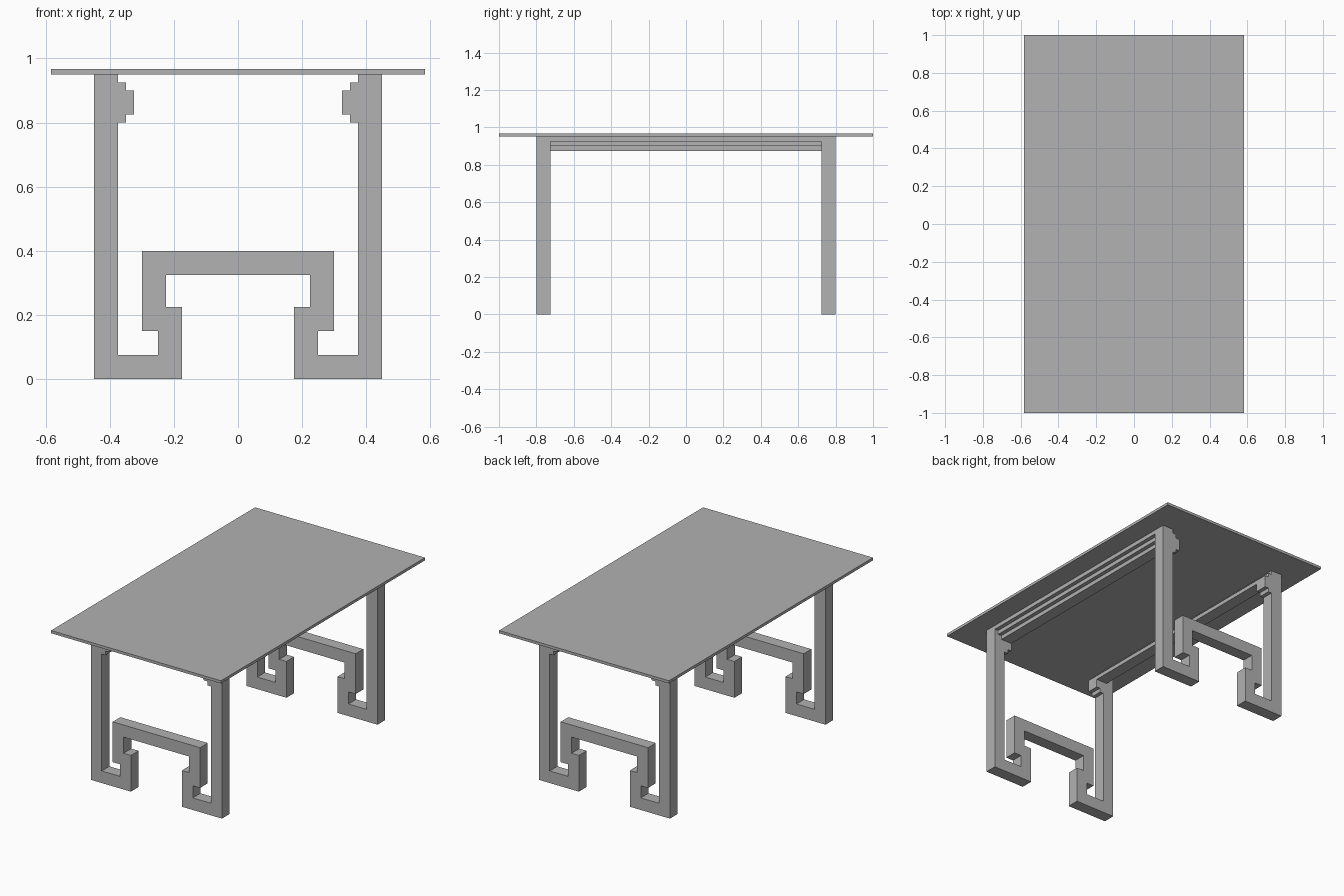
import bpy, bmesh
from mathutils import Vector

if "Cube" in bpy.data.objects:
    bpy.data.objects.remove(bpy.data.objects["Cube"])

grey = bpy.data.materials.new("plain grey")
grey.diffuse_color = (0.445, 0.445, 0.445, 1)
grey.use_nodes = True
grey.node_tree.nodes["Principled BSDF"].inputs["Base Color"].default_value = grey.diffuse_color


def extrude_profile(name, outline, y0, y1):
    """Closed prism from an (x, z) outline running from y0 to y1."""
    mesh = bpy.data.meshes.new(name)
    bm = bmesh.new()
    face = bm.faces.new([bm.verts.new((x, y0, z)) for x, z in outline])
    new = bmesh.ops.extrude_face_region(bm, geom=[face])["geom"]
    bmesh.ops.translate(bm, vec=Vector((0, y1 - y0, 0)),
                        verts=[v for v in new if isinstance(v, bmesh.types.BMVert)])
    bmesh.ops.recalc_face_normals(bm, faces=bm.faces)
    bm.to_mesh(mesh)
    bm.free()
    mesh.materials.append(grey)
    obj = bpy.data.objects.new(name, mesh)
    bpy.context.collection.objects.link(obj)
    return obj


def mirror_x(points):
    return [(-x, z) for x, z in reversed(points)]


# Table top
extrude_profile("table_top",
                [(-0.583, 0.95), (0.583, 0.95), (0.583, 0.967), (-0.583, 0.967)], -1, 1)

# End frame: right half of the outline, from the arch top round the hooked
# foot, up the post with its stepped bracket, and back to the arch underside
half = [(0.3, 0.4), (0.3, 0.15), (0.25, 0.15), (0.25, 0.075), (0.375, 0.075),
        (0.375, 0.8), (0.35, 0.8), (0.35, 0.825), (0.325, 0.825), (0.325, 0.9),
        (0.35, 0.9), (0.35, 0.925), (0.375, 0.925), (0.375, 0.95), (0.45, 0.95),
        (0.45, 0), (0.175, 0), (0.175, 0.225), (0.225, 0.225), (0.225, 0.325)]
frame = half + mirror_x(half)
extrude_profile("front_leg_frame", frame, -0.8, -0.725)
extrude_profile("back_leg_frame", frame, 0.725, 0.8)

# Side rails: three tiers, each lower one set further inward
rail = [(0.45, 0.95), (0.375, 0.95), (0.375, 0.925), (0.35, 0.925), (0.35, 0.9),
        (0.325, 0.9), (0.325, 0.875), (0.4, 0.875), (0.4, 0.9), (0.425, 0.9),
        (0.425, 0.925), (0.45, 0.925)]
extrude_profile("right_rail", rail, -0.725, 0.725)
extrude_profile("left_rail", mirror_x(rail), -0.725, 0.725)
